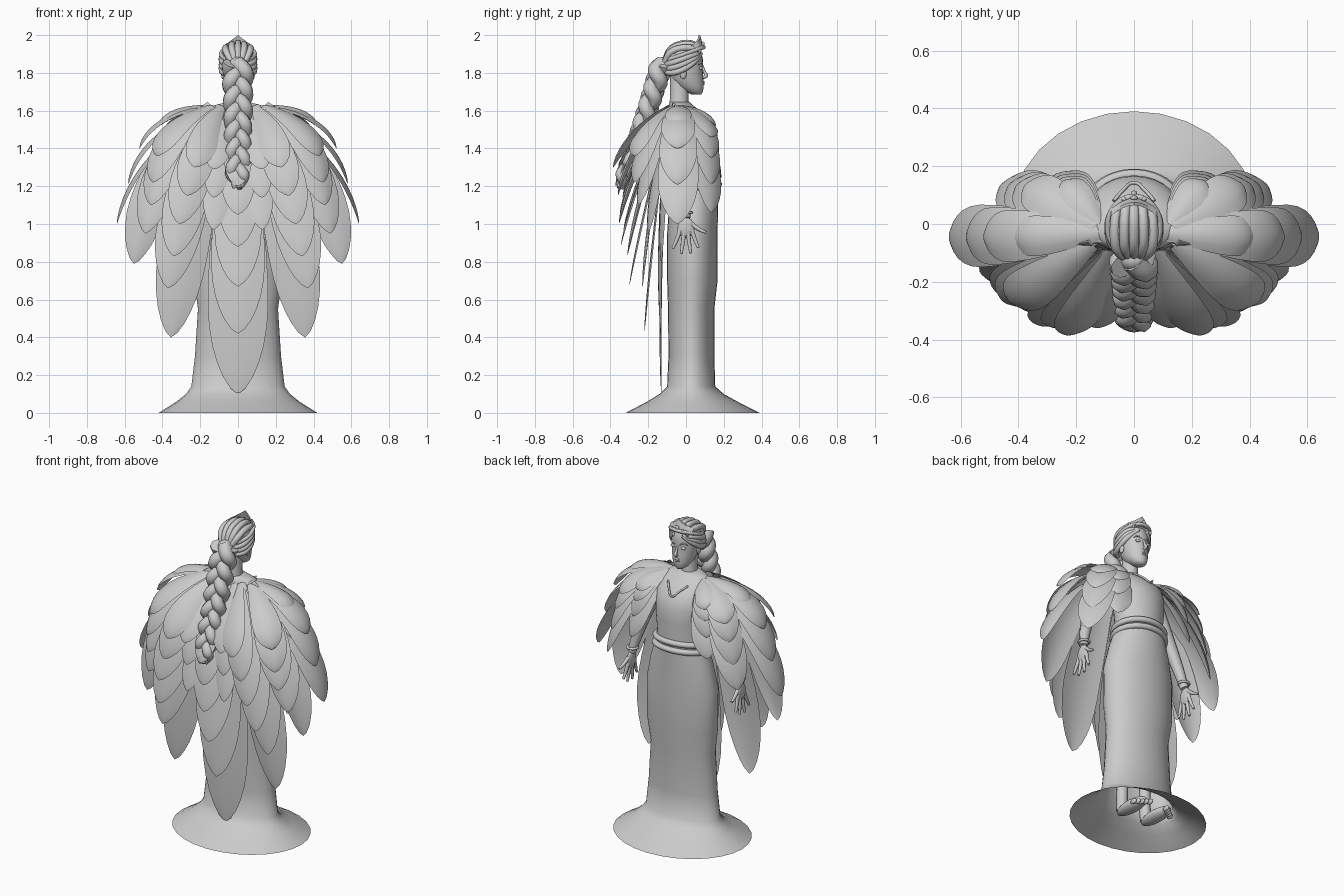
import bpy, bmesh, math
from mathutils import Vector as V

if "Cube" in bpy.data.objects:
    bpy.data.objects.remove(bpy.data.objects["Cube"])

stone = bpy.data.materials.new("light grey stone")
stone.diffuse_color = (0.6, 0.6, 0.6, 1)
stone.use_nodes = True
stone.node_tree.nodes["Principled BSDF"].inputs["Base Color"].default_value = stone.diffuse_color


def finish(ob, angle=50):
    ob.data.materials.clear()
    ob.data.materials.append(stone)
    ob.data.shade_smooth()
    ob.data.set_sharp_from_angle(angle=math.radians(angle))
    return ob


def from_bmesh(name, bm, angle=50):
    me = bpy.data.meshes.new(name)
    bm.to_mesh(me)
    bm.free()
    ob = bpy.data.objects.new(name, me)
    bpy.context.collection.objects.link(ob)
    return finish(ob, angle)


def loft(name, rings, n=28, cap_bottom=False, cap_top=True):
    """Stack of ellipses: (z, half width, back y, front y)."""
    bm = bmesh.new()
    rows = []
    for z, hx, y0, y1 in rings:
        rows.append([bm.verts.new((hx * math.cos(a), (y0 + y1) / 2 + (y1 - y0) / 2 * math.sin(a), z))
                     for a in (2 * math.pi * i / n for i in range(n))])
    for r, s in zip(rows, rows[1:]):
        for i in range(n):
            j = (i + 1) % n
            bm.faces.new((r[i], r[j], s[j], s[i]))
    if cap_bottom:
        bm.faces.new(rows[0][::-1])
    if cap_top:
        bm.faces.new(rows[-1])
    return from_bmesh(name, bm, 70)


def tube(name, paths, radius, closed=False, res=4):
    """Round tubes along smooth paths; a point may carry a radius factor as 4th value."""
    cu = bpy.data.curves.new(name, 'CURVE')
    cu.dimensions = '3D'
    cu.bevel_depth = radius
    cu.bevel_resolution = 2
    cu.resolution_u = res
    cu.use_fill_caps = True
    for pts in paths:
        sp = cu.splines.new('BEZIER')
        sp.bezier_points.add(len(pts) - 1)
        sp.use_cyclic_u = closed
        for bp, p in zip(sp.bezier_points, pts):
            bp.co = p[:3]
            bp.radius = p[3] if len(p) > 3 else 1
            bp.handle_left_type = bp.handle_right_type = 'AUTO'
    ob = bpy.data.objects.new(name, cu)
    bpy.context.collection.objects.link(ob)
    bpy.ops.object.select_all(action='DESELECT')
    ob.select_set(True)
    bpy.context.view_layer.objects.active = ob
    bpy.ops.object.convert(target='MESH')
    return finish(bpy.context.object)


def balls(name, items):
    """Ellipsoids given as (centre, radii)."""
    bm = bmesh.new()
    for c, r in items:
        vs = bmesh.ops.create_uvsphere(bm, u_segments=14, v_segments=9, radius=1)['verts']
        for v in vs:
            v.co = V((v.co.x * r[0] + c[0], v.co.y * r[1] + c[1], v.co.z * r[2] + c[2]))
    return from_bmesh(name, bm)


def feather(bm, a, c, t, half, ref, bow):
    """Leaf-shaped sheet along a bent path, bowed towards ref."""
    a, c, t, ref = V(a), V(c), V(t), V(ref)
    rows = []
    for s in (0, .12, .25, .38, .5, .6, .68, .76, .83, .89, .94, .98, 1):
        p = a * (1 - s) ** 2 + c * 2 * s * (1 - s) + t * s * s
        tan = ((c - a) * (1 - s) + (t - c) * s).normalized()
        side = tan.cross(ref).normalized()
        nor = side.cross(tan)
        w = .28 + .72 * math.sin(math.pi / 2 * s / .68) if s < .68 else max(0, 1 - ((s - .68) / .32) ** 2) ** .66
        w = max(w, .01)
        rows.append([bm.verts.new(p + side * half * w * u + nor * bow * w * (1 - u * u))
                     for u in (-1, -.6, -.2, .2, .6, 1)])
    for r, q in zip(rows, rows[1:]):
        for i in range(5):
            bm.faces.new((r[i], r[i + 1], q[i + 1], q[i]))


SIDES = (1, -1)

# dress with a flared open hem, bodice and neck
loft("dress", [(0, .42, -.32, .39), (.06, .325, -.205, .272), (.1, .275, -.14, .2), (.14, .247, -.1, .155),
               (.3, .228, -.093, .15), (.55, .212, -.095, .15), (.7, .232, -.1, .167), (.95, .235, -.1, .167),
               (1.1, .2, -.09, .17), (1.2, .165, -.085, .172)], cap_top=False)
loft("bodice", [(1.18, .16, -.085, .17), (1.28, .15, -.08, .165), (1.38, .16, -.085, .168), (1.46, .165, -.09, .165),
                (1.53, .17, -.1, .14), (1.59, .165, -.1, .085), (1.63, .12, -.09, .035), (1.645, .06, -.085, .02)])
loft("neck", [(1.6, .056, -.095, .025), (1.66, .045, -.085, .012), (1.78, .045, -.085, .015)], 16)
tube("belt", [[(h * math.cos(a), .043 + d * math.sin(a), z + .02 * math.sin(a))
               for a in (math.tau * i / 16 for i in range(16))]
              for z, h, d in ((1.19, .165, .13), (1.235, .16, .128))], .018, True)
tube("neckline", [[(-.07, .08, 1.595), (-.035, .12, 1.565), (0, .143, 1.535), (.035, .12, 1.565),
                   (.07, .08, 1.595)]], .006)

# feet under the hem
balls("feet", [((s * .09, .09, .035), (.048, .125, .034)) for s in SIDES] +
      [((s * (.06 + .019 * i), .215 - .014 * i, .02), (.012, .024, .016)) for s in SIDES for i in range(5)])
tube("ankles", [[(s * .09, .0, .04), (s * .085, -.005, .15), (s * .085, .01, .4)] for s in SIDES], .034)

# arms and hands
tube("arms", [[(s * .15, -.03, 1.58, 1.2), (s * .29, -.04, 1.32, 1), (s * .35, -.02, 1.15, .8),
               (s * .38, 0, 1.03, .6)] for s in SIDES], .042)
tube("bracelets", [[(s * .375 + .03 * math.cos(a), .03 * math.sin(a), 1.06) for a in
                    (math.tau * i / 8 for i in range(8))] for s in SIDES], .008, True)
balls("palms", [((s * .385, 0, .98), (.016, .045, .055)) for s in SIDES])
tube("fingers", [[(s * .385, y0, z0, 1.2), (s * .39, (y0 + y1) / 2, (z0 + z1) / 2 - .005), (s * .395, y1, z1, .7)]
                 for s in SIDES for y0, z0, y1, z1 in ((.03, 1, .105, .955), (.03, .97, .065, .875),
                 (.01, .96, .025, .845), (-.01, .96, -.025, .843), (-.03, .97, -.07, .87))], .0105)

# back feathers: fanned layers, the longest lying closest to the dress
bm = bmesh.new()
TIP_Y = (-.13, -.22, -.30, -.345, -.35, -.375)
MID_Y = (-.135, -.16, -.2, -.25, -.28, -.3)
THIRD_Y = (-.13, -.2, -.25, -.27, -.27)
CENTRE = (.1, .42, .67, .88, 1.05, 1.2)
SECOND = ((.355, .4), (.37, .66), (.34, .83), (.31, 1.0), (.27, 1.15), (.23, 1.3))
THIRD = ((.55, .79), (.49, .95), (.46, 1.1), (.45, 1.22), (.43, 1.36))
for k in range(6):
    f = 1 - .11 * k
    feather(bm, (0, -.09, 1.6), (0, MID_Y[k], (1.6 + CENTRE[k]) / 2), (0, TIP_Y[k], CENTRE[k]),
            .16 * f, (0, -1, .1), .012)
    for s in SIDES:
        x, z = SECOND[k]
        feather(bm, (s * .08, -.09, 1.62), (s * x * .78, MID_Y[k] - .005, z + (1.62 - z) * .58),
                (s * x, TIP_Y[k] - (.01 if k else -.0), z), .13 * f ** .6, (0, -1, .1), .018)
        if k < 5:
            x, z = THIRD[k]
            feather(bm, (s * .14, -.07, 1.625), (s * x * .83, MID_Y[k] * .8, z + (1.62 - z) * .66),
                    (s * x, THIRD_Y[k], z), .105 * f ** .4, (s * (.1 + .18 * k), -1, .15 * k), .022)
        if k > 2:
            # narrow fillers between centre and second column
            z = CENTRE[k] + .09
            feather(bm, (s * .04, -.09, 1.61), (s * .1, MID_Y[k] + .01, (1.61 + z) / 2),
                    (s * .13, TIP_Y[k] + .015, z), .085 * f ** .3, (0, -1, .1), .012)
from_bmesh("back_feathers", bm, 80)

# side feathers arching over the shoulders
bm = bmesh.new()
for s in SIDES:
    for cx, cz, tx, tz, h in ((.33, 1.62, .42, 1.52, .07), (.42, 1.59, .52, 1.4, .09),
                              (.48, 1.51, .58, 1.21, .1), (.52, 1.4, .64, 1.0, .108)):
        feather(bm, (s * .1, -.03, 1.62), (s * cx, -.04, cz), (s * tx, -.045, tz), h, (s, 0, 1), .024)
from_bmesh("side_feathers", bm, 80)

# front feathers, two columns beside the bodice
bm = bmesh.new()
for s in SIDES:
    for i, z in enumerate((1.22, 1.35, 1.45, 1.52)):
        g = 1 - .1 * i
        feather(bm, (s * .12, .0, 1.62), (s * (.21 - .005 * i), .125 - .006 * i, min(z + .24, 1.56 + .01 * i)),
                (s * (.27 - .008 * i), .172 - .008 * i, z), .082 * g, (s * .4, 1, .6), .018)
    for i, z in enumerate((1.06, 1.21, 1.35, 1.46)):
        g = 1 - .06 * i
        feather(bm, (s * .13, 0, 1.62), (s * .36 * g, .11 - .006 * i, min(z + .36 * g * g, 1.575)),
                (s * .46 * g, .135, z), .095 * g, (s * .8, .8, .6), .022)
from_bmesh("front_feathers", bm, 80)

# head and face
loft("head", [(1.685, .02, .03, .08), (1.7, .042, .0, .09), (1.73, .06, -.05, .093), (1.77, .072, -.08, .092),
              (1.82, .081, -.095, .088), (1.87, .085, -.1, .09), (1.915, .08, -.1, .08), (1.945, .058, -.07, .055),
              (1.958, .02, -.03, .02)], 24, True)
tube("nose", [[(0, .086, 1.84, .6), (0, .098, 1.805, .8), (0, .106, 1.785, 1.1), (0, .09, 1.775, .8)]], .01)
balls("eyes", [((s * .035, .078, 1.825), (.017, .01, .009)) for s in SIDES])
tube("brows", [[(s * .015, .088, 1.845, .6), (s * .038, .082, 1.855), (s * .06, .066, 1.845, .5)] for s in SIDES], .006)
tube("lips", [[(-.025, .082, z, .3), (0, .092, z), (.025, .082, z, .3)] for z in (1.752, 1.742)], .007)
balls("ears", [((s * .08, -.015, 1.795), (.01, .018, .028)) for s in SIDES])

# ribbed hair over the crown, swept sides and a knot at the nape
tube("crown_hair", [[(x * .8, .075, 1.915), (x, .04, 1.95 - x * x * 6), (x * 1.1, -.03, 1.952 - x * x * 6),
                     (x, -.085, 1.92 - x * x * 4), (x * .6, -.11, 1.86)]
                    for x in (-.06, -.03, 0, .03, .06)], .018)
tube("side_hair", [[(s * .03, .08, 1.905 - d * .1, .6), (s * .073, .04, 1.895 - d * .7), (s * .087, -.02, 1.872 - d),
                    (s * .068, -.08, 1.85 - d * .9), (s * .01, -.115, 1.84 - d * .5)]
                   for s in SIDES for d in (0, .028, .056)], .016)
balls("hair_knot", [((0, -.125, 1.835), (.05, .04, .05)), ((0, -.06, 1.87), (.082, .055, .065))])

# three-strand braid hanging away from the back
strands = []
for k in range(3):
    pts = []
    for i in range(49):
        t = i / 48
        a = math.tau * (t * 2.4 + k / 3)
        y = -.13 - .22 * t ** 1.1
        m = (1.1 - .25 * t) * (1 if t < .9 else (1.0 - t) / .1 * .6 + .4)
        pts.append((.042 * m * math.sin(a), y - .02 * m * math.sin(2 * a), 1.85 - .66 * t, m))
    strands.append(pts)
tube("braid", strands, .038, res=2)

# tiara: tilted band with a pointed front plate and small jewels
tube("tiara_band", [[(.09 * math.cos(a), -.008 + .102 * math.sin(a), 1.9 + .036 * math.sin(a))
                     for a in (math.tau * i / 16 for i in range(16))]], .011, True)
bm = bmesh.new()
cols = []
for i in range(-4, 5):
    x = i * .02
    y = .095 - 6 * x * x
    top = 1.945 + .055 * (1 - abs(i) / 4) ** 1.2
    cols.append([bm.verts.new((x, y + dy, z)) for dy, z in ((0, 1.925), (-.02, top), (-.03, top), (-.012, 1.925))])
for p, q in zip(cols, cols[1:]):
    for j in range(4):
        bm.faces.new((p[j], p[(j + 1) % 4], q[(j + 1) % 4], q[j]))
bm.faces.new(cols[0])
bm.faces.new(cols[-1][::-1])
from_bmesh("tiara_plate", bm)
balls("tiara_jewels", [((0, .09, 1.95), (.013, .009, .016))] +
      [((s * .035, .086, 1.94), (.009, .008, .009)) for s in SIDES])
